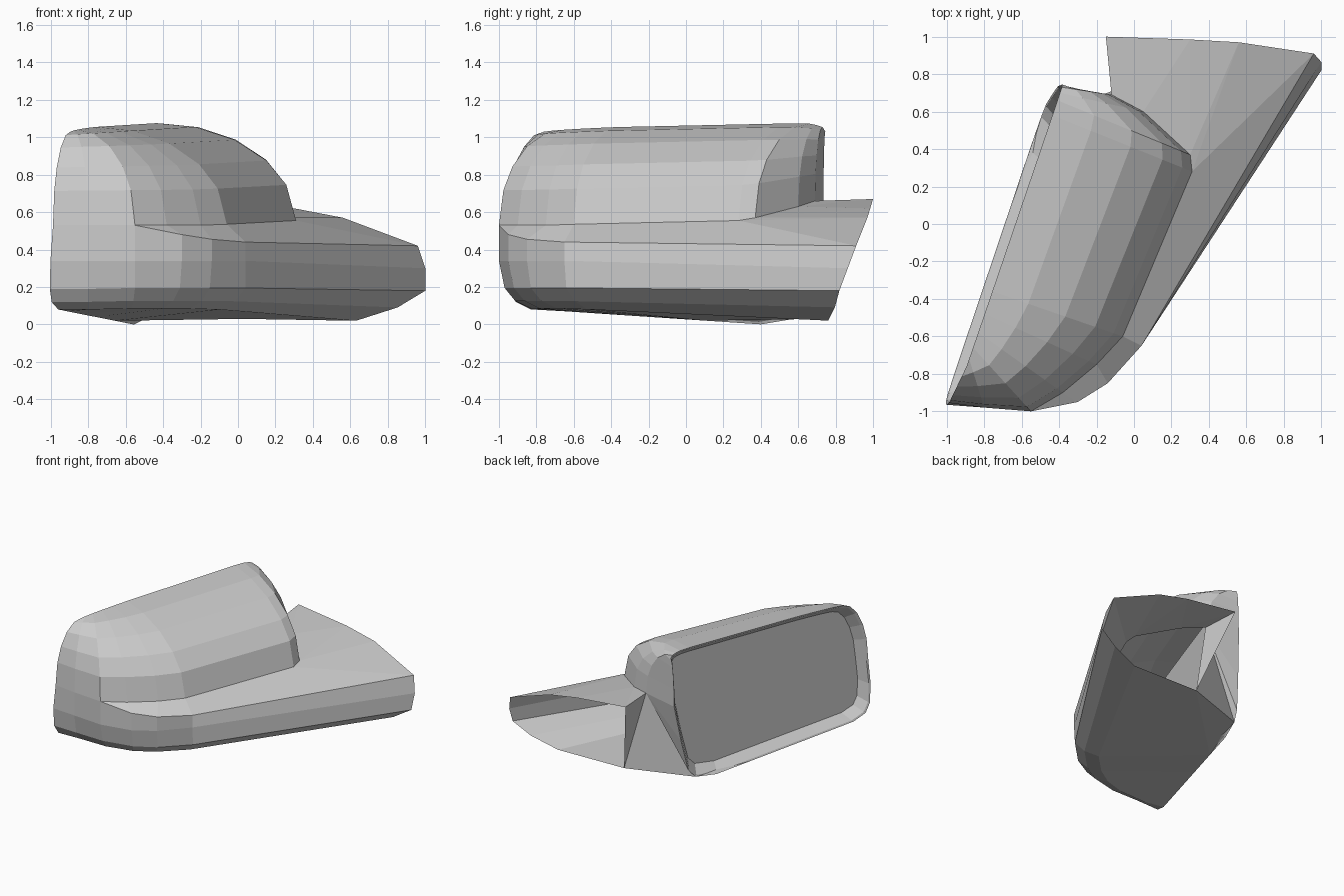
import bpy, bmesh
from math import cos, sin, radians
from mathutils import Vector as V

if "Cube" in bpy.data.objects:
    bpy.data.objects.remove(bpy.data.objects["Cube"])


def rim(y, z):
    """Point on the tilted plane of the mirror opening."""
    return V((-1.015 + 0.34 * (y + 0.95) + 0.055 * z, y, z))


def make(name, faces):
    """Flat shaded mesh from polygons given as point lists."""
    bm = bmesh.new()
    for pts in faces:
        if len({tuple(p) for p in pts}) > 2:
            bm.faces.new([bm.verts.new(p) for p in pts])
    bmesh.ops.remove_doubles(bm, verts=bm.verts, dist=0.0005)
    bmesh.ops.dissolve_degenerate(bm, dist=0.0005, edges=bm.edges)
    bmesh.ops.recalc_face_normals(bm, faces=bm.faces)
    me = bpy.data.meshes.new(name)
    bm.to_mesh(me)
    bm.free()
    ob = bpy.data.objects.new(name, me)
    bpy.context.collection.objects.link(ob)
    return ob


def loft(rows, closed=False):
    """Quads between neighbouring rows of points."""
    out = []
    for a, b in zip(rows, rows[1:]):
        n = len(a)
        for i in range(n if closed else n - 1):
            j = (i + 1) % n
            out.append([a[i], a[j], b[j], b[i]])
    return out


# Upper housing: elliptical sweep from shelf line up to the rim top
foot = [rim(-.955, .53)] + [V(p) for p in (
    (-.8, -.98, .53), (-.55, -1, .53), (-.38, -.9, .53), (-.2, -.75, .53),
    (-.06, -.6, .535), (.31, .28, .555), (.3, .37, .57), (.05, .6, .63),
    (-.12, .69, .66))] + [rim(.735, .64)]
crown = [rim(*p) for p in (
    (-.76, 1.03), (-.72, 1.035), (-.66, 1.04), (-.58, 1.045), (-.48, 1.05),
    (-.36, 1.055), (.58, 1.075), (.66, 1.073), (.70, 1.065), (.73, 1.055), (.745, 1.03))]
rows = []
for deg in (0, 21.5, 38, 56, 74, 90):
    w, s = cos(radians(deg)), sin(radians(deg))
    rows.append([V((c.x + (f.x - c.x) * w, c.y + (f.y - c.y) * w,
                    f.z + (c.z - f.z) * s)) for f, c in zip(foot, crown)])
make("upper_housing", loft(rows))

# Lower body: outer wall, chamfer and underside
top = foot[:3] + [V(p) for p in (
    (-.3, -.95, .48), (-.14, -.85, .455), (.04, -.65, .44), (.96, .91, .42))]
mid = [V((p.x, p.y, .34)) for p in top]
mid[0], mid[-1] = rim(-.965, .34), V((1, .865, .3))
low = [rim(-.95, .19)] + [V(p) for p in (
    (-.8, -.955, .19), (-.55, -.97, .195), (-.31, -.92, .195),
    (-.15, -.83, .195), (.04, -.64, .195), (1, .82, .18))]
base = [rim(-.8, .08)] + [V(p) for p in (
    (-.8, -.83, .08), (-.57, -.83, .085), (-.4, -.78, .085),
    (-.26, -.69, .085), (-.1, -.53, .08), (.63, .76, .02))]
chamfer = [a * .6 + b * .4 - V((0, 0, .025)) for a, b in zip(low, base)]
chamfer[0] = rim(-.91, .12)
heel = V((.03, .76, .03))
edge = [rim(*p) for p in ((-.8, .08), (-.75, .077), (-.65, .07), (-.5, .06),
                          (-.2, .04), (.1, .02))] + [heel]
body = loft([top, mid, low, chamfer, base, edge])
body.append([edge[5], heel, rim(.58, .03), rim(.4, 0)])
make("lower_body", body)

# Shelf between wall top and housing foot, running out to the open end
tail = [V(p) for p in ((.56, .97, .57), (.3, .985, .62), (-.15, 1, .67))]
shelf = loft([top[2:], foot[2:7]])
shelf += [[foot[6], top[6], tail[0]], [foot[6], tail[0], foot[7]],
          [foot[7], tail[0], tail[1]], [foot[7], tail[1], foot[8]],
          [foot[8], tail[1], tail[2]], [foot[8], tail[2], foot[9]]]
make("mount_shelf", shelf)

# Inner side panel folded between shelf, heel and rim
neck = foot[9]
side = [rim(.58, .03), rim(.64, .1), rim(.69, .35), foot[10]]
panel = [[neck, tail[2], heel], [neck, heel, side[0]]]
panel += [[neck, a, b] for a, b in zip(side, side[1:])]
make("inner_side_panel", panel)

# Bezel lip and recessed glass following the whole opening
loop = [r[0] for r in rows] + crown[1:] + [r[-1] for r in rows[-2::-1]]
loop += side[2::-1] + [rim(.4, 0)] + edge[5::-1] + [chamfer[0], low[0], mid[0]]
centre = rim(-.1, .54)


def inset(sy, sz, depth):
    return [rim(centre.y + (p.y - centre.y) * sy, centre.z + (p.z - centre.z) * sz)
            + V((.944, -.331, 0)) * depth for p in loop]


glass = inset(.93, .87, .075)
make("bezel", loft([loop, inset(.985, .975, .005), glass], closed=True))
make("mirror_glass", [glass])
